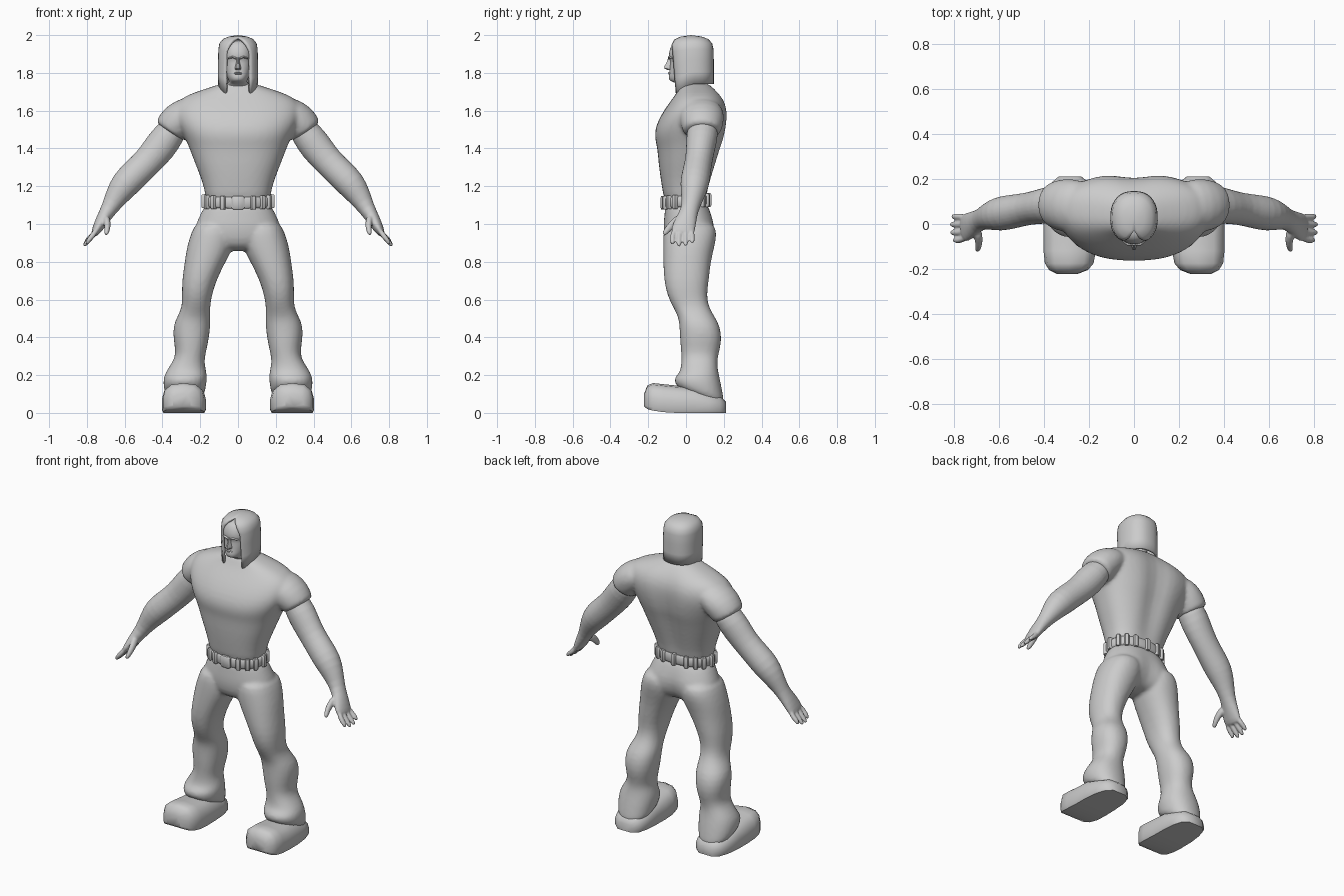
import bpy, bmesh, math
from mathutils import Vector

grey = bpy.data.materials.new("plain grey")
grey.diffuse_color = (0.6, 0.6, 0.6, 1)


def spow(v, e):
    return math.copysign(abs(v) ** e, v)


def loft(bm, rings):
    """Skin a list of closed point rings and cap both ends."""
    vs = [[bm.verts.new(p) for p in r] for r in rings]
    n = len(vs[0])
    for a, b in zip(vs, vs[1:]):
        for i in range(n):
            bm.faces.new((a[i], a[(i + 1) % n], b[(i + 1) % n], b[i]))
    bm.faces.new(vs[0][::-1])
    bm.faces.new(vs[-1])


def flat_ring(z, x0, x1, y0, y1, tilt=0, e=0.9, groove=0, n=20):
    """Horizontal rounded ring; tilt drops the back, groove dents the spine."""
    cx, cy, rx, ry = (x0 + x1) / 2, (y0 + y1) / 2, (x1 - x0) / 2, (y1 - y0) / 2
    pts = []
    for i in range(n):
        t = math.tau * i / n
        x, y = rx * spow(math.cos(t), e), ry * spow(math.sin(t), e)
        if y > 0:
            y -= groove * math.exp(-(x / 0.05) ** 2)
        pts.append((cx + x, cy + y, z - tilt * y))
    return pts


def tube(bm, path, n=14, s=1):
    """Limb along (x, y, z, radius, y radius); s mirrors it."""
    c = [Vector(p[:3]) for p in path]
    rings = []
    for k, p in enumerate(path):
        t = (c[min(k + 1, len(c) - 1)] - c[max(k - 1, 0)]).normalized()
        u = Vector((0, 1, 0)).cross(t).normalized()
        w = t.cross(u)
        ring = [c[k] + u * p[3] * math.cos(a) + w * p[4] * math.sin(a)
                for a in (math.tau * i / n for i in range(n))]
        rings.append([(q.x * s, q.y, q.z) for q in ring])
    loft(bm, rings)


def finish(name, bm, mirror=False, subsurf=0, voxel=0, smooth=0, angle=40):
    bmesh.ops.recalc_face_normals(bm, faces=bm.faces)
    me = bpy.data.meshes.new(name)
    bm.to_mesh(me)
    bm.free()
    me.materials.append(grey)
    ob = bpy.data.objects.new(name, me)
    bpy.context.collection.objects.link(ob)
    me.shade_smooth()
    if not voxel and not subsurf:
        bpy.ops.object.select_all(action='DESELECT')
        ob.select_set(True)
        bpy.context.view_layer.objects.active = ob
        bpy.ops.object.shade_smooth_by_angle(angle=math.radians(angle))
    if subsurf:
        ob.modifiers.new("round", 'SUBSURF').levels = subsurf
        ob.modifiers["round"].render_levels = subsurf
    if voxel:
        r = ob.modifiers.new("fuse", 'REMESH')
        r.mode, r.voxel_size, r.use_smooth_shade = 'VOXEL', voxel, True
    if smooth:
        m = ob.modifiers.new("soften", 'SMOOTH')
        m.factor, m.iterations = 0.5, smooth
    if mirror:
        m = ob.modifiers.new("mirror", 'MIRROR')
        m.use_mirror_merge = False
    return ob


# Torso with short sleeves: (z, half width, front, back, spine groove)
bm = bmesh.new()
loft(bm, [flat_ring(z, -w, w, f, b, e=0.82, groove=g, n=28) for z, w, f, b, g in (
    (1.10, .17, -.11, .11, 0), (1.16, .172, -.122, .115, .01), (1.24, .195, -.135, .14, .02),
    (1.32, .228, -.146, .165, .025), (1.40, .258, -.152, .19, .03), (1.44, .275, -.163, .205, .03),
    (1.49, .30, -.168, .217, .03), (1.55, .33, -.148, .226, .03), (1.61, .34, -.112, .225, .025),
    (1.66, .315, -.075, .205, .02), (1.695, .24, -.05, .175, .01), (1.725, .14, -.035, .14, 0),
    (1.75, .075, -.02, .11, 0))])
for s in (1, -1):
    tube(bm, [(.20, .075, 1.61, .07, .11), (.27, .08, 1.585, .095, .125),
              (.325, .085, 1.54, .102, .12), (.355, .085, 1.50, .094, .105),
              (.366, .085, 1.484, .088, .10)], s=s)
finish("torso", bm, subsurf=1, voxel=0.011, smooth=5)

# Arm, palm, fingers and thumb
bm = bmesh.new()
tube(bm, [(.30, .09, 1.55, .06, .07), (.36, .088, 1.48, .084, .088), (.41, .078, 1.412, .09, .08),
          (.472, .068, 1.335, .08, .073), (.54, .055, 1.27, .081, .078), (.60, .045, 1.21, .081, .08),
          (.645, .035, 1.145, .063, .062), (.685, .02, 1.075, .043, .045),
          (.72, 0, 1.02, .036, .058), (.75, -.018, .965, .026, .066), (.765, -.02, .94, .016, .06)])
for y, dx, dz in ((.033, 0, .012), (-.002, .008, -.002), (-.038, .006, -.004), (-.072, -.008, .006)):
    tube(bm, [(.745, y * .8, .975, .015, .015), (.772, y, .935, .016, .016),
              (.795 + dx / 2, y, .908 + dz, .014, .015), (.812 + dx, y, .885 + dz, .01, .011)], n=8)
tube(bm, [(.70, -.02, 1.04, .022, .03), (.69, -.07, 1.00, .02, .024),
          (.692, -.10, .968, .016, .019), (.70, -.122, .94, .011, .013)], n=8)
finish("arm", bm, mirror=True, subsurf=1, voxel=0.006, smooth=2)

# Trousers: hips, then both legs with knee, calf and flared hem
bm = bmesh.new()
loft(bm, [flat_ring(z, -w, w, f, b, groove=g, n=24) for z, w, f, b, g in (
    (1.13, .165, -.11, .11, 0), (1.07, .19, -.112, .13, .005), (1.01, .222, -.12, .157, .015),
    (.95, .235, -.12, .165, .03), (.89, .22, -.105, .145, .035), (.855, .14, -.06, .09, .02))])
for s in (1, -1):
    loft(bm, [[(s * x, y, z) for x, y, z in flat_ring(*r)] for r in (
        (1.02, .03, .222, -.11, .15), (.95, .01, .25, -.122, .167), (.88, .02, .272, -.123, .152),
        (.80, .065, .283, -.122, .132), (.70, .115, .298, -.118, .122), (.62, .138, .297, -.10, .11),
        (.56, .148, .297, -.07, .122), (.51, .145, .322, -.042, .152), (.46, .145, .346, -.035, .182),
        (.38, .155, .342, -.033, .192), (.31, .172, .328, -.025, .172), (.265, .178, .35, -.025, .165),
        (.215, .165, .386, -.032, .172), (.175, .162, .398, -.058, .186, .15),
        (.125, .172, .395, -.065, .20, .35), (.075, .18, .375, -.05, .208, .4))])
finish("trousers", bm, subsurf=1, voxel=0.011, smooth=4)

# Chunky shoe: (y, inner x, outer x, bottom, top)
bm = bmesh.new()
rings = []
for y, x0, x1, z0, z1 in ((-.222, .25, .345, .035, .10), (-.205, .205, .378, .02, .145),
                          (-.175, .18, .397, .012, .158), (-.12, .17, .403, .004, .152),
                          (-.05, .17, .403, 0, .145), (.04, .172, .402, 0, .14), (.12, .178, .392, 0, .11),
                          (.18, .195, .372, 0, .09), (.212, .235, .335, 0, .06)):
    cx, rx, h = (x0 + x1) / 2, (x1 - x0) / 2, z1 - z0
    # flat sole, upright sides and a domed upper
    rings.append([(cx + rx * u, y, z0 + h * v) for u, v in (
        (-.93, 0), (0, 0), (.93, 0), (1, .12), (1, .45), (.9, .75), (.6, .94),
        (0, 1), (-.6, .94), (-.9, .75), (-1, .45), (-1, .12))])
loft(bm, rings)
finish("shoe", bm, mirror=True, angle=50)

# Belt band and its pouches
bm = bmesh.new()
loft(bm, [flat_ring(z, -w, w, -.122 + d, .122 - d, tilt=-.06, n=32)
          for z, w, d in ((1.09, .172, .006), (1.10, .181, 0), (1.14, .181, 0), (1.15, .172, .006))])
finish("belt", bm, angle=60)
bm = bmesh.new()
for k, deg in enumerate((-90, -66, -46, -26, 0, 26, 46, 66, 90, 114, 134, 154, 180, 206, 226, 246)):
    a = math.radians(deg)
    x, y = .18 * spow(math.cos(a), .9), .12 * spow(math.sin(a), .9)
    ang = math.atan2(y / .0144, x / .0324)
    wide = .034 if k == 0 else .014
    out, side = Vector((math.cos(ang), math.sin(ang), 0)), Vector((-math.sin(ang), math.cos(ang), 0))
    c = Vector((x, y, 1.12 + .06 * y))
    loft(bm, [[c + side * wide * p * f + out * (.014 * f * q) + Vector((0, 0, z))
               for p, q in ((-1, -1), (1, -1), (1, .5), (.7, 1), (-.7, 1), (-1, .5))]
              for z, f in ((-.036, .75), (-.028, 1), (.028, 1), (.036, .75))])
finish("belt_pouches", bm, angle=35)

# Head and neck: (z, half width, front, back)
bm = bmesh.new()
loft(bm, [flat_ring(z, -w, w, f, b, e=.88, n=24) for z, w, f, b in (
    (1.67, .085, -.02, .12), (1.74, .065, -.02, .10), (1.752, .045, -.078, .09), (1.765, .052, -.092, .09),
    (1.785, .060, -.093, .09), (1.80, .066, -.088, .09), (1.84, .074, -.086, .10), (1.865, .076, -.082, .10),
    (1.882, .077, -.092, .10), (1.91, .078, -.091, .10), (1.95, .07, -.078, .09), (1.975, .04, -.05, .06))])
finish("head", bm, subsurf=1)

# Nose, lips and brows
bm = bmesh.new()
loft(bm, [[(-w, -.07, z), (w, -.07, z), (w, -.087, z), (w * .35, y, z), (-w * .35, y, z), (-w, -.087, z)]
          for z, w, y in ((1.815, .012, -.096), (1.822, .017, -.114), (1.832, .015, -.116),
                          (1.855, .009, -.103), (1.882, .008, -.094))])
loft(bm, [[(x, -.085 - d * c, z + h * t) for c, t in ((0, 1), (1, .5), (.7, 0), (1, -.5), (0, -1))]
          for x, d, h, z in ((-.022, .003, .003, 1.796), (-.008, .012, .008, 1.798),
                             (.008, .012, .008, 1.798), (.022, .003, .003, 1.796))])
for s in (1, -1):
    tube(bm, [(s * .008, -.09, 1.876, .005, .006), (s * .028, -.088, 1.884, .006, .008),
              (s * .05, -.07, 1.878, .004, .006)], n=8)
finish("face_features", bm, angle=50)

# Long hair: an open shell around the face with a closed crown
bm = bmesh.new()
N, half = 28, math.radians(34)
levels = ((0, 1), (.25, 1), (.5, 1), (.72, .985), (.84, .93), (.93, .75), (.98, .45))
grid = []
for h, r in levels:
    row = []
    for i in range(N + 1):
        # the opening narrows to a parting near the top
        gap = half if h < .7 else half * max(0, (.97 - h) / .27) ** .5
        a = -math.pi / 2 + gap + (math.tau - 2 * gap) * i / N
        front = max(0, -math.sin(a))
        low = 1.742 - .058 * front ** .8
        z = low + (1.998 - low) * h
        lean = .03 * front * (1 - h)
        row.append(bm.verts.new((.106 * r * spow(math.cos(a), .85),
                                 .025 + .122 * r * spow(math.sin(a), .85) + lean, z)))
    grid.append(row)
for a, b in zip(grid, grid[1:]):
    for i in range(N):
        bm.faces.new((a[i], a[i + 1], b[i + 1], b[i]))
top = bm.verts.new((0, .025, 2.0))
for i in range(N):
    bm.faces.new((grid[-1][i], grid[-1][i + 1], top))
bmesh.ops.remove_doubles(bm, verts=bm.verts, dist=.0005)
hair = finish("hair", bm, angle=50)
m = hair.modifiers.new("thickness", 'SOLIDIFY')
m.thickness, m.offset = .014, -1
